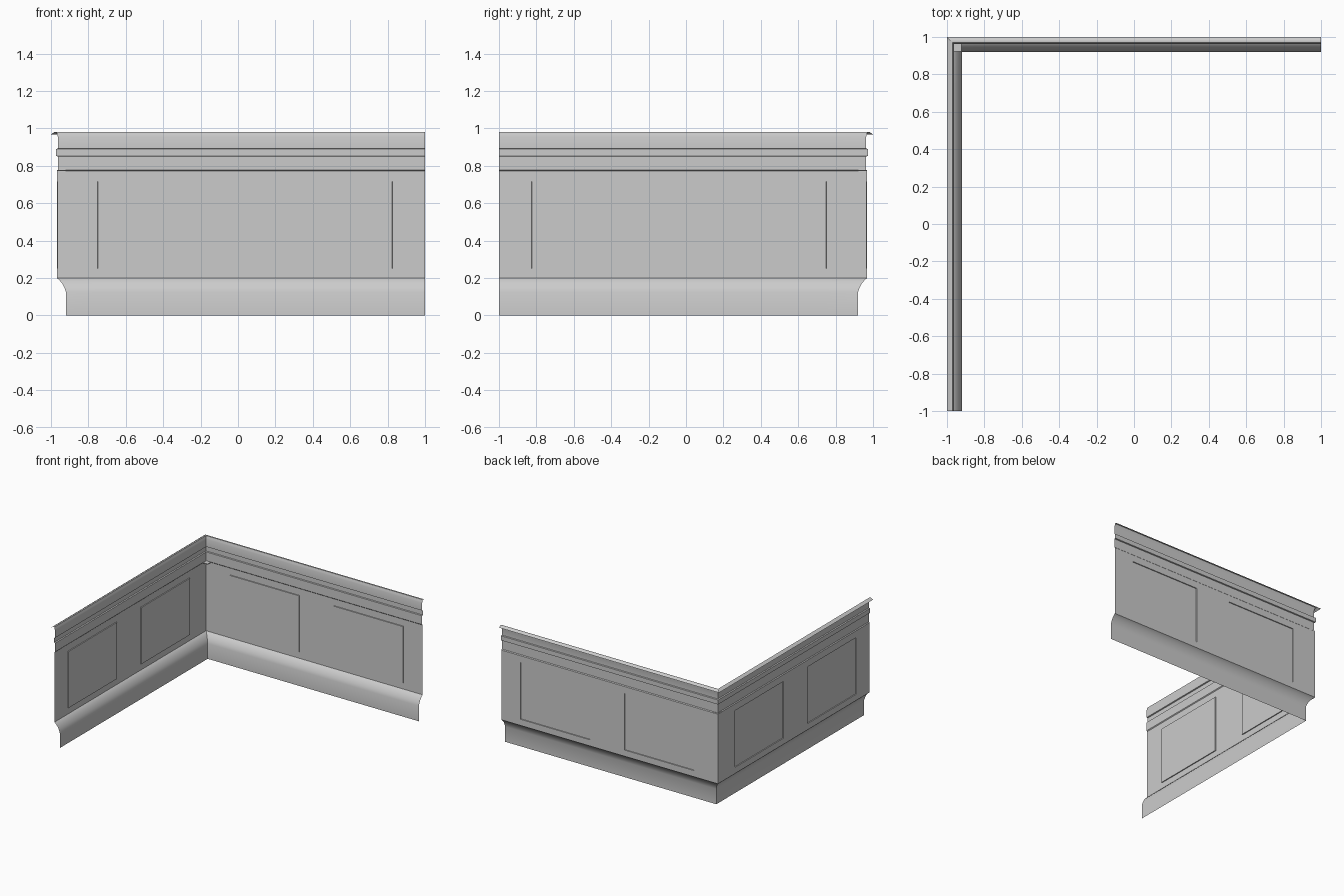
import bpy, bmesh

if "Cube" in bpy.data.objects:
    bpy.data.objects.remove(bpy.data.objects["Cube"])

# Wall cross-section: (distance into room from the outer plane, height)
PROFILE = [(0.080, 0.0), (0.080, 0.125), (0.072, 0.148), (0.062, 0.168),
           (0.050, 0.183), (0.038, 0.195), (0.031, 0.199),
           (0.031, 0.25), (0.031, 0.716), (0.031, 0.772), (0.037, 0.778),
           (0.037, 0.85), (0.028, 0.853), (0.028, 0.89), (0.037, 0.893),
           (0.037, 0.955), (0.034, 0.965), (0.030, 0.98), (0.018, 0.98), (0.0, 0.968)]
STOPS = [-0.75, -0.12, 0.195, 0.825, 1.0]
PANEL_ROW = 7


def finish(bm, name):
    mesh = bpy.data.meshes.new(name)
    bm.normal_update()
    bm.to_mesh(mesh)
    bm.free()
    ob = bpy.data.objects.new(name, mesh)
    bpy.context.collection.objects.link(ob)
    bpy.ops.object.select_all(action='DESELECT')
    ob.select_set(True)
    bpy.context.view_layer.objects.active = ob
    bpy.ops.object.shade_smooth_by_angle(angle=0.5)
    return ob


def wall(name, mirrored):
    """Mitred profile sheet along the back, or reflected onto the left side."""
    bm = bmesh.new()
    rows = []
    for d, z in PROFILE:
        row = []
        for x in [-1 + d] + STOPS:
            y = 1 - d
            row.append(bm.verts.new((-y, -x, z) if mirrored else (x, y, z)))
        rows.append(row)
    panels = []
    for i in range(len(rows) - 1):
        for j in range(len(STOPS)):
            quad = [rows[i][j], rows[i][j + 1], rows[i + 1][j + 1], rows[i + 1][j]]
            f = bm.faces.new(quad[::-1] if mirrored else quad)
            if i == PANEL_ROW and j in (1, 3):
                panels.append(f)
    # Slightly raised rectangular panels
    bm.normal_update()
    bmesh.ops.inset_individual(bm, faces=panels, thickness=0.001, depth=0.007)
    return finish(bm, name)


wall("back_wall_panelling", False)
wall("left_wall_panelling", True)

# Thin ledge tucked into the corner below the upper band
bm = bmesh.new()
bmesh.ops.create_cube(bm, size=1)
for v in bm.verts:
    v.co = (-0.944 + v.co.x * 0.045, 0.944 + v.co.y * 0.045, 0.775 + v.co.z * 0.006)
finish(bm, "corner_ledge")
